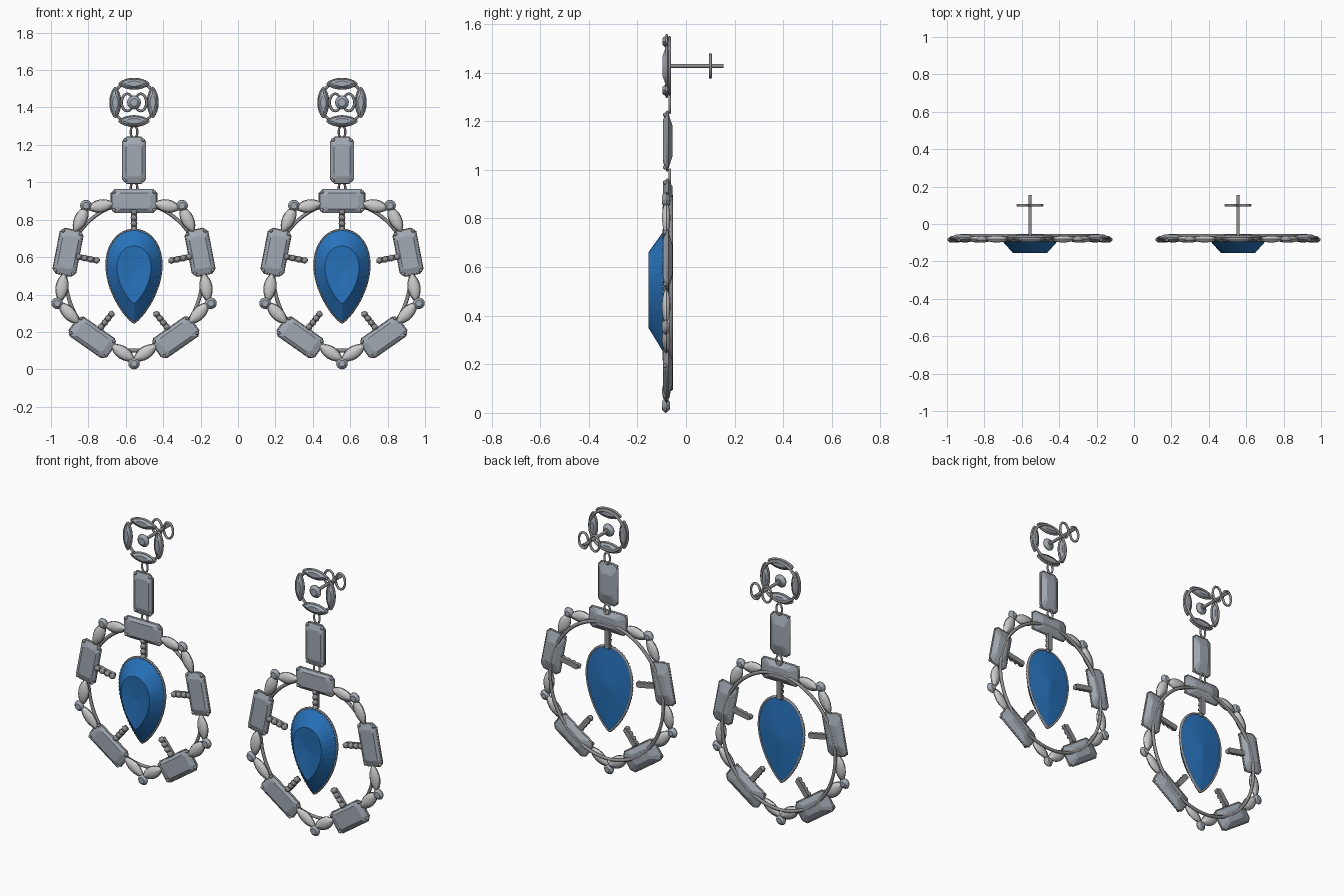
import bpy, bmesh
from math import sin, cos, pi, radians, atan2, hypot
from mathutils import Matrix

if "Cube" in bpy.data.objects:
    bpy.data.objects.remove(bpy.data.objects["Cube"])


def material(name, c):
    m = bpy.data.materials.new(name)
    m.diffuse_color = (*c, 1)
    m.use_nodes = True
    m.node_tree.nodes["Principled BSDF"].inputs["Base Color"].default_value = m.diffuse_color
    return m


BLUE = material("blue_gem", (0.02, 0.17, 0.5))
STONE = material("grey_stone", (0.36, 0.4, 0.45))
METAL = material("dark_metal", (0.28, 0.28, 0.29))
PALE = material("pale_stone", (0.75, 0.75, 0.76))


def place(bm, name, mat, loc, ang=0, smooth=False):
    bmesh.ops.recalc_face_normals(bm, faces=bm.faces)
    me = bpy.data.meshes.new(name)
    bm.to_mesh(me)
    bm.free()
    me.materials.append(mat)
    ob = bpy.data.objects.new(name, me)
    ob.location = loc
    ob.rotation_euler = (0, -ang, 0)
    bpy.context.collection.objects.link(ob)
    for p in me.polygons:
        p.use_smooth = smooth
    return ob


# Outlines in the x-z plane
def oval(rx, rz, n):
    return [(rx * cos(2 * pi * i / n), rz * sin(2 * pi * i / n)) for i in range(n)]


def octagon(w, h, c):
    q = [(w, h - c), (w - c, h)]
    q += [(-x, z) for x, z in reversed(q)]
    return q + [(-x, -z) for x, z in q]


def marquise(l, w, n=20):
    return [(l * cos(2 * pi * i / n), w * sin(2 * pi * i / n) * abs(sin(2 * pi * i / n)) ** 0.6)
            for i in range(n)]


def pear(n=36):
    # relative to the table centre at z = 0.518
    return [(0.176 * sin(t) * abs(sin(t / 2)) ** 0.65, -0.02 - 0.247 * cos(t))
            for t in (2 * pi * i / n for i in range(n))]


def gem(name, outline, layers, mat, loc, ang=0, smooth=False, tips=(None, None)):
    """Stack scaled copies of an outline; optional centre points close the ends."""
    bm = bmesh.new()
    rings = [[bm.verts.new((x * s, y, z * s)) for x, z in outline] for s, y in layers]
    n = len(outline)
    for a, b in zip(rings, rings[1:]):
        for i in range(n):
            bm.faces.new((a[i], a[(i + 1) % n], b[(i + 1) % n], b[i]))
    for ring, tip in zip((rings[0], rings[-1]), tips):
        if tip is None:
            bm.faces.new(ring)
        else:
            c = bm.verts.new((0, tip, 0))
            for i in range(n):
                bm.faces.new((ring[i], ring[(i + 1) % n], c))
    return place(bm, name, mat, loc, ang, smooth)


def wire(name, outline, r, loc, ang=0):
    """Round wire following a closed outline."""
    bm = bmesh.new()
    n, k = len(outline), 6
    rings = []
    for i, (x, z) in enumerate(outline):
        (px, pz), (qx, qz) = outline[i - 1], outline[(i + 1) % n]
        d = hypot(qx - px, qz - pz) or 1
        nx, nz = (qz - pz) / d, -(qx - px) / d
        rings.append([bm.verts.new((x + nx * r * cos(2 * pi * j / k), r * sin(2 * pi * j / k),
                                    z + nz * r * cos(2 * pi * j / k))) for j in range(k)])
    for i in range(n):
        a, b = rings[i], rings[(i + 1) % n]
        for j in range(k):
            bm.faces.new((a[j], a[(j + 1) % k], b[(j + 1) % k], b[j]))
    return place(bm, name, METAL, loc, ang, True)


def beads(name, pts, r, loc, ang=0):
    bm = bmesh.new()
    for x, z in pts:
        bmesh.ops.create_icosphere(bm, subdivisions=1, radius=r, matrix=Matrix.Translation((x, 0, z)))
    return place(bm, name, METAL, loc, ang, True)


def baguette(name, cx, x, z, ang, y=-0.077):
    o = octagon(0.121, 0.06, 0.02)
    gem(name, o, [(0.5, 0.022), (0.97, 0.004), (1, 0), (0.98, -0.006), (0.72, -0.017)],
        STONE, (cx + x, y, z), ang)
    wire(name + "_setting", o, 0.005, (cx + x, y, z), ang)
    beads(name + "_prongs", [(a * 0.108, b * 0.048) for a in (-1, 1) for b in (-1, 1)],
          0.011, (cx + x, y - 0.008, z), ang)


def round_stone(name, x, z, r, y=-0.083):
    gem(name, oval(r, r, 12), [(0.5, 0.018), (1, 0.004), (1, -0.004), (0.6, -0.016)],
        STONE, (x, y, z))
    wire(name + "_setting", oval(r - 0.004, r - 0.004, 16), 0.006, (x, y, z))


def rod(name, r, y0, y1, x, z):
    gem(name, oval(r, r, 12), [(1, y0), (1, y1)], METAL, (x, 0, z))


def earring(cx):
    # Stud: four marquise stones, backing ring, centre stone, post and butterfly
    zs = 1.427
    for i in range(4):
        a = i * pi / 2
        loc = (cx + 0.1 * cos(a), -0.08, zs + 0.1 * sin(a))
        o = marquise(0.078, 0.026)
        gem("stud_marquise", o, [(0.5, 0.015), (1, 0.003), (1, -0.003), (0.55, -0.016)],
            STONE, loc, a + pi / 2)
        wire("stud_marquise_setting", o, 0.006, loc, a + pi / 2)
    wire("stud_back_ring", oval(0.115, 0.115, 40), 0.008, (cx, -0.068, zs))
    round_stone("stud_centre", cx, zs, 0.035, -0.08)
    rod("post", 0.009, -0.07, 0.155, cx, zs)
    for s in (-1, 1):
        wire("butterfly_loop", oval(0.03, 0.046, 24), 0.007, (cx + s * 0.036, 0.1, zs))

    # Links and hanging baguette
    wire("upper_link", oval(0.018, 0.033, 20), 0.006, (cx, -0.066, 1.268))
    baguette("drop_baguette", cx, 0, 1.118, pi / 2)
    wire("lower_link", oval(0.018, 0.03, 20), 0.006, (cx, -0.066, 0.97))

    # Wreath: backing hoop and five baguettes
    wire("hoop", oval(0.365, 0.395, 64), 0.01, (cx, -0.062, 0.495))
    baguette("top_baguette", cx, 0, 0.9, 0)
    for s in (-1, 1):
        baguette("side_baguette", cx, s * 0.353, 0.626, s * radians(101))
        baguette("low_baguette", cx, s * 0.223, 0.171, s * radians(35))

        # Pale marquise stones between the baguettes
        for x0, z0, x1, z1 in ((0.115, 0.885, 0.24, 0.862), (0.255, 0.865, 0.315, 0.74),
                               (0.375, 0.505, 0.395, 0.37), (0.395, 0.35, 0.3, 0.25),
                               (0.005, 0.052, 0.115, 0.125)):
            a = atan2(z1 - z0, s * (x1 - x0))
            loc = (cx + s * (x0 + x1) / 2, -0.08, (z0 + z1) / 2)
            o = marquise(hypot(x1 - x0, z1 - z0) / 2 + 0.006, 0.032)
            gem("pale_marquise", o,
                [(0.5, 0.014), (1, 0.003), (1, -0.003), (0.75, -0.012), (0.4, -0.017)],
                PALE, loc, a, True, (0.016, -0.019))
            wire("pale_marquise_setting", o, 0.003, loc, a)

        # Corner stones
        round_stone("upper_corner_stone", cx + s * 0.257, 0.875, 0.029)
        round_stone("lower_corner_stone", cx + s * 0.411, 0.353, 0.029)
    round_stone("bottom_stone", cx, 0.031, 0.029)

    # Beaded arms reaching towards the centre
    arms = [(0, 0.85, 0, 0.74)]
    for s in (-1, 1):
        arms += [(s * 0.305, 0.603, s * 0.19, 0.58), (s * 0.18, 0.22, s * 0.115, 0.302)]
    for x0, z0, x1, z1 in arms:
        a, l = atan2(z1 - z0, x1 - x0), hypot(x1 - x0, z1 - z0)
        loc = (cx + (x0 + x1) / 2, -0.074, (z0 + z1) / 2)
        gem("arm_bar", octagon(l / 2, 0.015, 0.005), [(1, 0.012), (1, -0.006)], METAL, loc, a)
        beads("arm_beads", [(l * (i / 3 - 0.5) * 0.85, 0) for i in range(4)], 0.019,
              (loc[0], -0.081, loc[2]), a)

    # Pear-shaped blue gem with beaded rim
    loc = (cx, 0, 0.518)
    gem("pear_gem", pear(), [(1, -0.084), (1, -0.094), (0.626, -0.155)], BLUE, loc, 0, False,
        (-0.066, -0.145))
    wire("pear_rim", pear(), 0.007, (cx, -0.087, 0.518))
    beads("pear_rim_beads", pear(72), 0.008, (cx, -0.09, 0.518))


for cx in (-0.556, 0.556):
    earring(cx)
